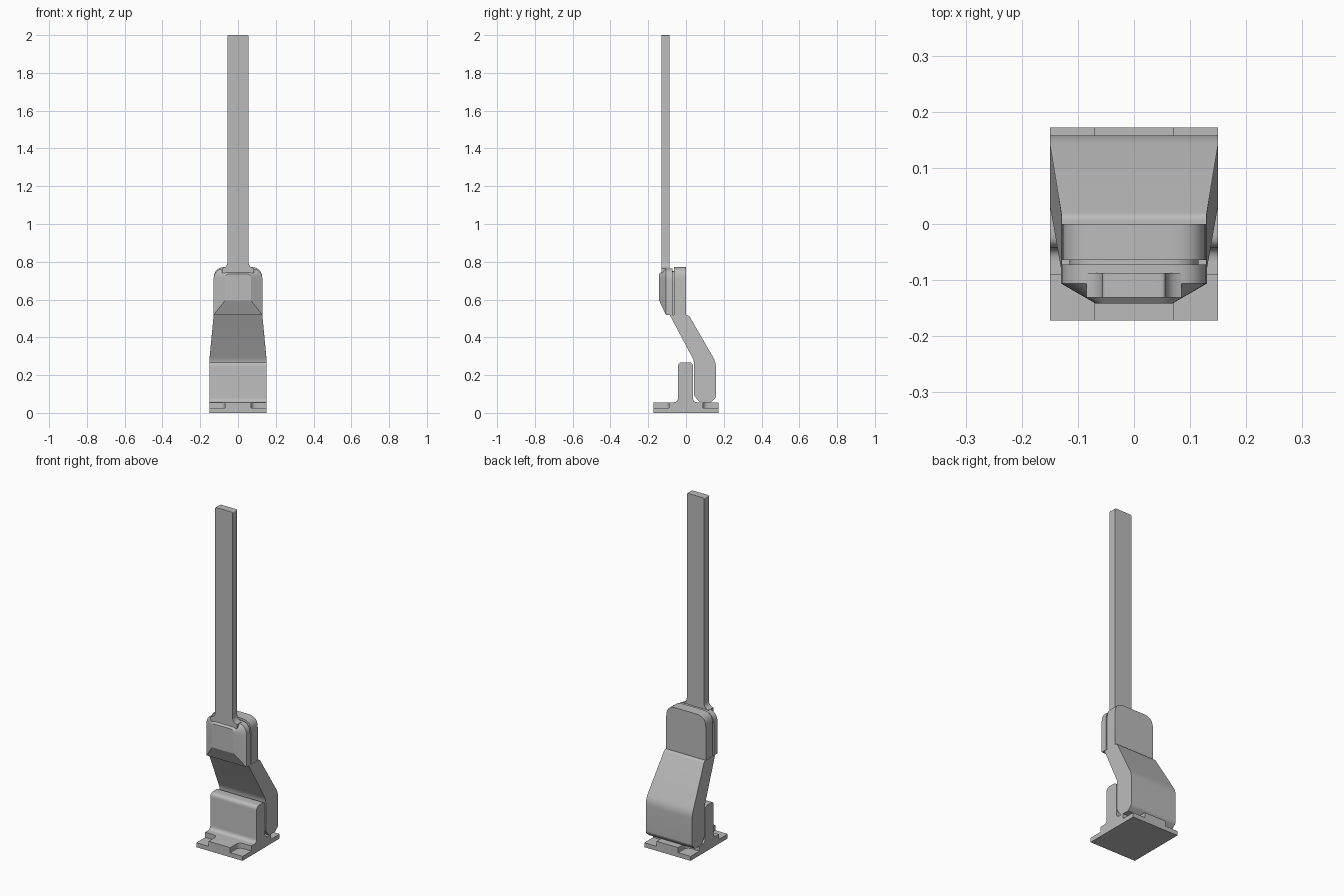
import bpy, bmesh, math
from mathutils import Vector

cube = bpy.data.objects.get("Cube")
if cube:
    bpy.data.objects.remove(cube, do_unlink=True)

metal = bpy.data.materials.new("grey metal")
metal.use_nodes = True
GREY = (0.5, 0.5, 0.5, 1)
metal.diffuse_color = GREY
metal.node_tree.nodes["Principled BSDF"].inputs["Base Color"].default_value = GREY


def loft(name, rings):
    """Skin matching closed rings and cap both ends."""
    bm = bmesh.new()
    loops = [[bm.verts.new(p) for p in ring] for ring in rings]
    n = len(loops[0])
    for a, b in zip(loops, loops[1:]):
        for i in range(n):
            j = (i + 1) % n
            bm.faces.new((a[i], a[j], b[j], b[i]))
    bm.faces.new(loops[0])
    bm.faces.new(loops[-1])
    bmesh.ops.recalc_face_normals(bm, faces=bm.faces)
    mesh = bpy.data.meshes.new(name)
    bm.to_mesh(mesh)
    bm.free()
    ob = bpy.data.objects.new(name, mesh)
    bpy.context.collection.objects.link(ob)
    mesh.materials.append(metal)
    bpy.context.view_layer.objects.active = ob
    for o in bpy.context.selected_objects:
        o.select_set(False)
    ob.select_set(True)
    bpy.ops.object.shade_smooth_by_angle(angle=math.radians(25))
    return ob


def rounded(points, steps=6):
    """Round each (a, b, radius) corner with a curve between its tangent points."""
    out = []
    for i, (a, b, r) in enumerate(points):
        c = Vector((a, b))
        if not r:
            out.append(c)
            continue
        p = Vector(points[i - 1][:2])
        q = Vector(points[(i + 1) % len(points)][:2])
        s, e = c + (p - c).normalized() * r, c + (q - c).normalized() * r
        for k in range(steps + 1):
            t = k / steps
            out.append(s * (1 - t) ** 2 + c * (2 * t * (1 - t)) + e * t * t)
    return out


def mirrored(half):
    """Complete a right-hand outline with its reflection."""
    return half + [(-a, b, r) for a, b, r in reversed(half)]


def along_x(name, pts, w):
    return loft(name, [[(x, a, b) for a, b in pts] for x in (-w, w)])


def along_y(name, pts, y0, y1):
    return loft(name, [[(a, y, b) for a, b in pts] for y in (y0, y1)])


def along_z(name, pts, z0, z1):
    return loft(name, [[(a, b, z) for a, b in pts] for z in (z0, z1)])


# Mounting plate: thin floor, with a raised cross leaving four screw pockets
W, D = 0.15, 0.172
along_z("base_floor", rounded(mirrored([(W, -D, 0), (W, D, 0)])), 0, 0.026)
cross = [(0.07, -D, 0), (0.07, -0.09, 0.03), (W, -0.09, 0),
         (W, 0.09, 0), (0.07, 0.09, 0.03), (0.07, D, 0)]
along_z("base_cross", rounded(mirrored(cross)), 0.026, 0.056)

# Upright rib with a filleted foot and rounded top
rib = [(-0.07, 0.056, 0), (-0.042, 0.056, 0.024), (-0.042, 0.268, 0.024),
       (0.037, 0.268, 0.024), (0.037, 0.056, 0.024), (0.065, 0.056, 0)]
along_x("upright_rib", rounded(rib), W)

# Cranked arm, narrowing towards the clamp
arm_profile = [(-0.085, 0.517, 0), (0.015, 0.517, 0.01), (0.158, 0.27, 0.03),
               (0.158, 0.08, 0.012), (0.13, 0.055, 0), (0.075, 0.055, 0),
               (0.043, 0.09, 0.012), (0.043, 0.275, 0.02)]
arm = along_x("cranked_arm", rounded(arm_profile), W)
for v in arm.data.vertices:
    if v.co.z > 0.3:
        v.co.x *= 1 - 0.14 * (v.co.z - 0.27) / 0.247

# Rear clamp pad and the recessed spacer behind the cover
pad = mirrored([(0.128, 0.513, 0), (0.128, 0.772, 0.06)])
along_y("clamp_pad", rounded(pad), -0.064, 0)
spacer = mirrored([(0.115, 0.517, 0), (0.115, 0.75, 0.06)])
along_y("clamp_spacer", rounded(spacer), -0.075, -0.06)

# Front cover: straight sides, then faceted in to a raised front panel
cover = rounded(mirrored([(0.13, 0.518, 0), (0.13, 0.765, 0.065)]))
front = rounded(mirrored([(0.068, 0.595, 0), (0.068, 0.735, 0.02)]))
loft("clamp_cover", [[(a, -0.072, b) for a, b in cover],
                     [(a, -0.106, b) for a, b in cover],
                     [(a, -0.142, b) for a, b in front]])

# Long flat blade with a flared root
blade = mirrored([(0.085, 0.74, 0), (0.085, 0.765, 0), (0.056, 0.775, 0.025),
                  (0.056, 2.0, 0.008)])
along_y("blade", rounded(blade), -0.131, -0.087)
